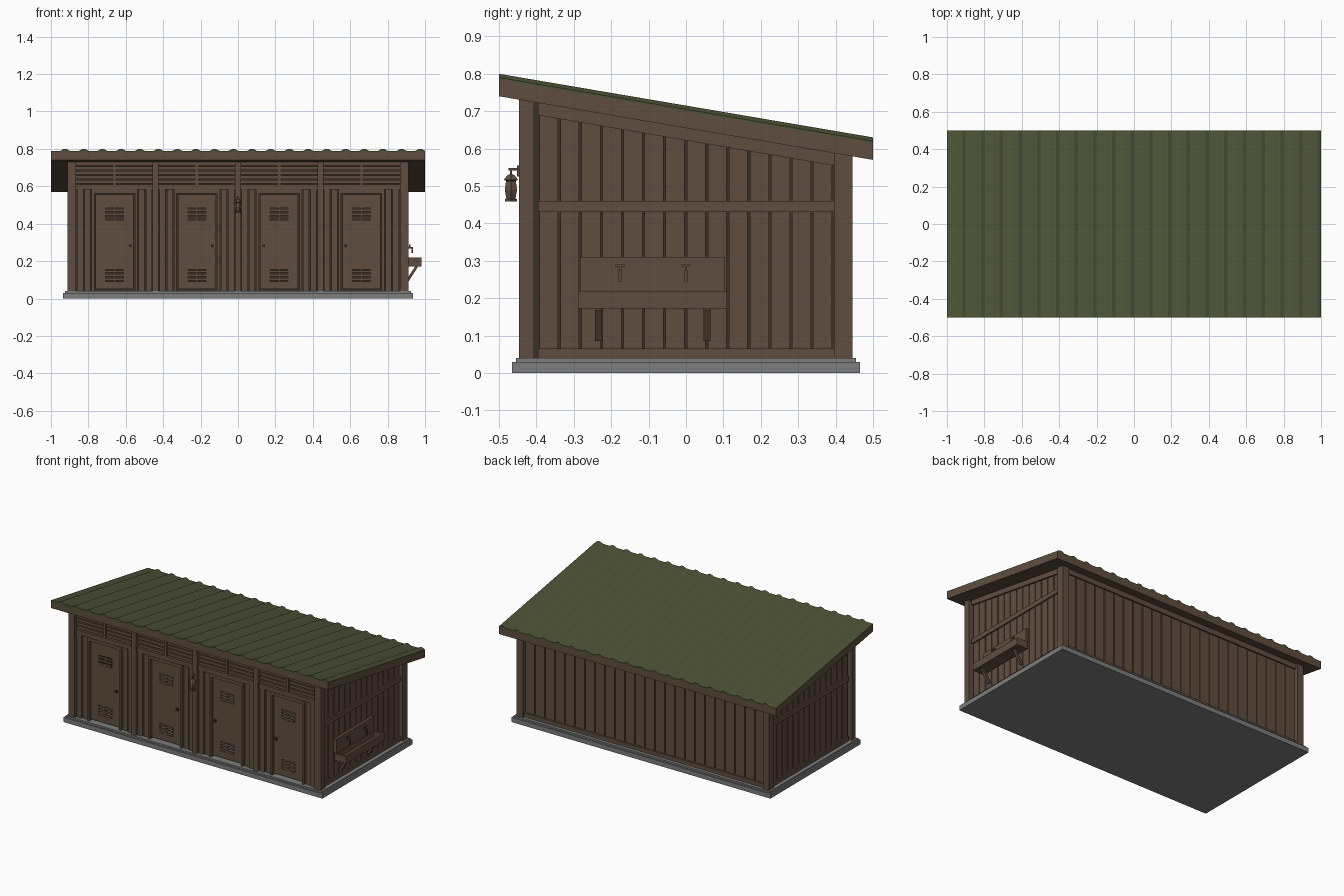
import bpy, bmesh, math
from mathutils import Matrix, Vector

cube = bpy.data.objects.get("Cube")
if cube:
    bpy.data.objects.remove(cube, do_unlink=True)


def material(name, color):
    m = bpy.data.materials.new(name)
    m.use_nodes = True
    m.diffuse_color = (*color, 1)
    bsdf = next(n for n in m.node_tree.nodes if n.type == "BSDF_PRINCIPLED")
    bsdf.inputs["Base Color"].default_value = (*color, 1)
    return m


WOOD = material("brown wood", (0.117, 0.076, 0.050))
DARK = material("dark gap wood", (0.045, 0.030, 0.021))
GREEN = material("green roof", (0.073, 0.084, 0.037))
STONE = material("grey concrete", (0.2, 0.207, 0.2))


def under_roof(y):
    return 0.655 - 0.17 * y


def rail_low(y):
    return under_roof(y) - 0.033


def add_box(bm, x, y, z, tilt=0):
    """Box from ranges; z limits may be functions of y; tilt turns it about y."""
    v = {}
    for i in (0, 1):
        for j in (0, 1):
            for k in (0, 1):
                h = z[k](y[j]) if callable(z[k]) else z[k]
                v[i, j, k] = bm.verts.new((x[i], y[j], h))
    for a in range(3):
        for side in (0, 1):
            loop = []
            for p, q in ((0, 0), (1, 0), (1, 1), (0, 1)):
                key = [p, q]
                key.insert(a, side)
                loop.append(v[tuple(key)])
            bm.faces.new(loop)
    if tilt:
        c = Vector([(r[0] + r[1]) / 2 for r in (x, y, z)])
        bmesh.ops.rotate(bm, verts=list(v.values()), cent=c,
                         matrix=Matrix.Rotation(tilt, 3, "Y"))


def finish(name, bm, mat):
    bmesh.ops.recalc_face_normals(bm, faces=bm.faces)
    me = bpy.data.meshes.new(name)
    bm.to_mesh(me)
    bm.free()
    me.materials.append(mat)
    ob = bpy.data.objects.new(name, me)
    bpy.context.scene.collection.objects.link(ob)
    return ob


def part(name, mat, boxes):
    bm = bmesh.new()
    for b in boxes:
        add_box(bm, *b)
    return finish(name, bm, mat)


def lathe(name, mat, profile, centre, sides=6):
    bm = bmesh.new()
    rings = []
    for r, z in profile:
        rings.append([bm.verts.new((centre[0] + r * math.cos(math.tau * i / sides),
                                    centre[1] + r * math.sin(math.tau * i / sides), z))
                      for i in range(sides)])
    for a, b in zip(rings, rings[1:]):
        for i in range(sides):
            j = (i + 1) % sides
            bm.faces.new((a[i], a[j], b[j], b[i]))
    bm.faces.new(rings[0])
    bm.faces.new(rings[-1])
    return finish(name, bm, mat)


def span(c, half):
    return (c - half, c + half)


def mirror_x(r, s):
    return tuple(sorted((r[0] * s, r[1] * s)))


FLOOR = 0.04

# Foundation
part("foundation", STONE, [((-0.935, 0.935), (-0.465, 0.465), (0, 0.03))])
part("foundation_step", STONE, [((-0.925, 0.925), (-0.455, 0.455), (0.03, FLOOR))])

# Roof deck and corrugated sheet
part("roof_deck", WOOD, [((-1, 1), (-0.5, 0.5),
                          (under_roof, lambda y: under_roof(y) + 0.044))])
bm = bmesh.new()
RIBS = 20
pitch = 2 / RIBS
section = []
for i in range(RIBS):
    x = -1 + i * pitch
    for f, h in ((0, 0.05), (0.5, 0.05), (0.68, 0.06), (0.82, 0.06)):
        section.append((x + f * pitch, h))
section.append((1, 0.05))
rows = []
for x, h in section:
    rows.append([bm.verts.new((x, y, under_roof(y) + d))
                 for y, d in ((-0.5, 0.044), (-0.5, h), (0.5, h), (0.5, 0.044))])
for a, b in zip(rows, rows[1:]):
    for i in range(4):
        j = (i + 1) % 4
        bm.faces.new((a[i], a[j], b[j], b[i]))
bm.faces.new(rows[0])
bm.faces.new(rows[-1])
finish("roof_sheet", bm, GREEN)

# Corner posts and front posts
part("corner_posts", WOOD, [
    (mirror_x((0.866, 0.912), s), y, (FLOOR, under_roof))
    for s in (-1, 1) for y in ((-0.447, -0.407), (0.395, 0.445))])
part("front_posts", WOOD, [(span(c, 0.016), (-0.447, -0.4), (FLOOR, under_roof))
                           for c in (-0.44, 0, 0.44)])

# Side walls
STEP = 0.0563
for s, side in ((1, "left"), (-1, "right")):
    part(side + "_wall_backing", DARK,
         [(mirror_x((0.868, 0.876), s), (-0.41, 0.41), (FLOOR, under_roof))])
    part(side + "_wall_boards", WOOD,
         [(mirror_x((0.876, 0.89), s),
           (-0.395 + i * STEP + 0.003, -0.395 + (i + 1) * STEP - 0.003),
           (FLOOR, under_roof)) for i in range(14)])
    rails = mirror_x((0.876, 0.9), s)
    part(side + "_wall_rails", WOOD, [
        (rails, (-0.395, 0.395), (FLOOR, 0.066)),
        (rails, (-0.395, 0.395), (0.43, 0.46)),
        (rails, (-0.395, 0.395), (rail_low, under_roof))])

# Back wall
part("back_wall_backing", DARK, [((-0.87, 0.87), (0.4, 0.408), (FLOOR, under_roof))])
BACK = 24
w = 1.732 / BACK
part("back_wall_boards", WOOD,
     [((-0.866 + i * w + 0.003, -0.866 + (i + 1) * w - 0.003), (0.408, 0.422),
       (FLOOR, under_roof)) for i in range(BACK)])
part("back_wall_rails", WOOD, [
    ((-0.866, 0.866), (0.408, 0.434), (FLOOR, 0.066)),
    ((-0.866, 0.866), (0.408, 0.434), (rail_low, under_roof))])

# Front beams
part("front_beams", WOOD, [
    ((-0.866, 0.866), (-0.435, -0.405), (0.582, 0.61)),
    ((-0.866, 0.866), (-0.435, -0.405), (0.712, under_roof))])

# Front bays: boards, door frame, door and louvres
for n, c in enumerate((-0.66, -0.22, 0.22, 0.66), 1):
    backing, boards, jambs = [], [], []
    for s in (-1, 1):
        def off(a, b):
            return tuple(sorted((c + s * a, c + s * b)))
        backing.append((off(0.12, 0.21), (-0.41, -0.405), (FLOOR, 0.582)))
        boards += [(off(0.128, 0.16), (-0.425, -0.41), (FLOOR, 0.582)),
                   (off(0.167, 0.2), (-0.432, -0.41), (FLOOR, 0.582))]
        jambs.append((off(0.108, 0.123), (-0.438, -0.405), (FLOOR, 0.575)))
    jambs.append((span(c, 0.123), (-0.438, -0.405), (0.562, 0.582)))
    part(f"front_backing_{n}", DARK, backing)
    part(f"front_boards_{n}", WOOD, boards)
    part(f"door_frame_{n}", WOOD, jambs)

    # Door with two open vents
    depth = (-0.425, -0.411)
    door = [((c - 0.102, c - 0.048), depth, (0.05, 0.556)),
            ((c + 0.048, c + 0.102), depth, (0.05, 0.556))]
    door += [(span(c, 0.048), depth, z)
             for z in ((0.05, 0.092), (0.155, 0.42), (0.483, 0.556))]
    part(f"door_{n}", WOOD, door)
    slats = [(span(c, 0.048), (-0.429, -0.421), (z + i * 0.021 + 0.004, z + i * 0.021 + 0.017))
             for z in (0.092, 0.42) for i in range(3)]
    slats += [(span(c, 0.004), (-0.427, -0.415), (z, z + 0.063)) for z in (0.092, 0.42)]
    part(f"door_vents_{n}", WOOD, slats)
    knob_x = c + (0.083 if c < 0 else -0.083)
    part(f"door_knob_{n}", DARK, [(span(knob_x, 0.007), (-0.438, -0.424), (0.275, 0.289))])

    # Louvres above the door
    part(f"louvre_backing_{n}", DARK, [(span(c, 0.21), (-0.41, -0.405), (0.61, 0.712))])
    part(f"louvres_{n}", WOOD,
         [(span(c, 0.206), (-0.427, -0.41), (0.615 + i * 0.024, 0.633 + i * 0.024))
          for i in range(4)])
    part(f"louvre_post_{n}", WOOD, [(span(c, 0.009), (-0.435, -0.405), (0.61, 0.712))])

# Wash trough on the side wall
ends = (-0.288, 0.11)
part("trough", WOOD, [
    ((0.9, 0.98), ends, (0.172, 0.184)),
    ((0.9, 0.912), ends, (0.184, 0.219)),
    ((0.968, 0.98), ends, (0.184, 0.219)),
    ((0.912, 0.968), (-0.288, -0.276), (0.184, 0.219)),
    ((0.912, 0.968), (0.098, 0.11), (0.184, 0.219))])
part("trough_backboard", WOOD, [((0.888, 0.908), (-0.283, 0.104), (0.219, 0.31))])
part("trough_brackets", WOOD, [
    ((0.922, 0.936), span(y, 0.009), (0.082, 0.18), math.radians(33))
    for y in (-0.234, 0.056)])
taps = []
for y in (-0.176, 0):
    taps += [((0.905, 0.935), span(y, 0.004), (0.268, 0.276)),
             ((0.927, 0.935), span(y, 0.004), (0.244, 0.27)),
             ((0.915, 0.921), span(y, 0.003), (0.276, 0.288)),
             ((0.914, 0.922), span(y, 0.012), (0.285, 0.29))]
part("taps", WOOD, taps)

# Hanging lantern
lathe("lantern_body", WOOD, [(0.018, 0.458), (0.018, 0.465), (0.014, 0.467), (0.019, 0.49),
                             (0.015, 0.514), (0.022, 0.516), (0.012, 0.528), (0.004, 0.532)],
      (0, -0.468))
part("lantern_arm", WOOD, [
    (span(0, 0.003), (-0.474, -0.445), (0.542, 0.548)),
    (span(0, 0.003), (-0.471, -0.465), (0.53, 0.545)),
    (span(0, 0.008), (-0.452, -0.445), (0.525, 0.555))])
